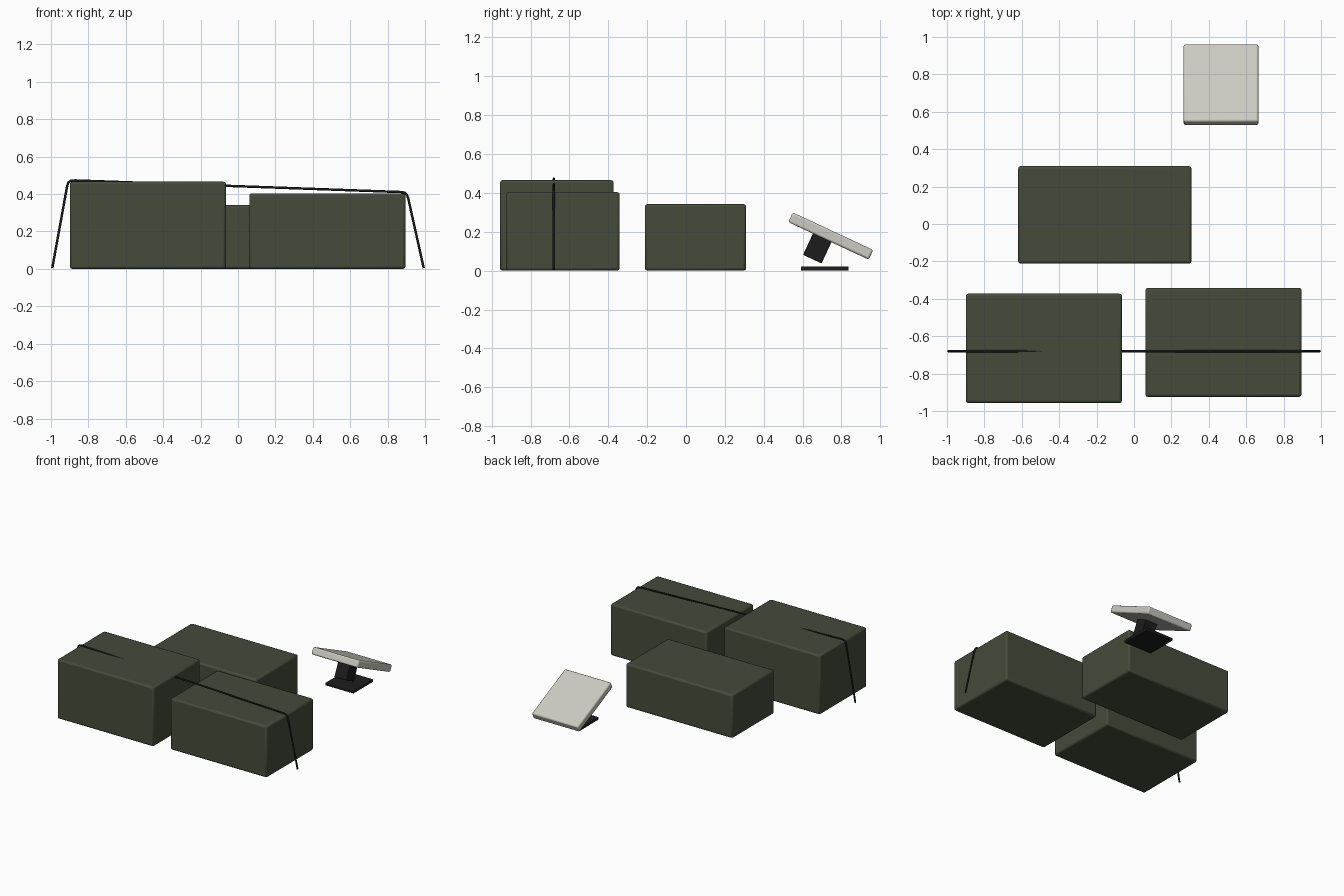
import bpy
from math import radians
from mathutils import Vector, Matrix

if "Cube" in bpy.data.objects:
    bpy.data.objects.remove(bpy.data.objects["Cube"])


def material(name, rgb):
    m = bpy.data.materials.new(name)
    m.diffuse_color = (*rgb, 1)
    m.use_nodes = True
    m.node_tree.nodes["Principled BSDF"].inputs["Base Color"].default_value = m.diffuse_color
    return m


OLIVE = material("olive_canvas", (0.06, 0.07, 0.043))
BLACK = material("black", (0.012, 0.012, 0.012))
PALE = material("pale_panel", (0.6, 0.6, 0.54))


def block(name, centre, size, mat, bevel, tilt=0):
    bpy.ops.mesh.primitive_cube_add(size=1, location=centre)
    o = bpy.context.object
    o.name = name
    o.scale = size
    bpy.ops.object.transform_apply(location=False, rotation=False, scale=True)
    o.rotation_euler.x = tilt
    o.data.materials.append(mat)
    b = o.modifiers.new("Bevel", "BEVEL")
    b.width = bevel
    b.segments = 2
    bpy.ops.object.shade_smooth_by_angle(angle=radians(30))
    return o


# Three storage cases: centre x, centre y, width, depth, height
cases = {
    "left_case": (-0.482, -0.665, 0.835, 0.585, 0.466),
    "right_case": (0.478, -0.633, 0.835, 0.583, 0.404),
    "rear_case": (-0.156, 0.049, 0.926, 0.522, 0.342),
}
for name, (x, y, w, d, h) in cases.items():
    block(name, (x, y, h / 2), (w, d, h), OLIVE, 0.013)

# Flat antenna: base plate, tilted mount block and panel
tilt = radians(-25)
panel_centre = Vector((0.465, 0.745, 0.178))
block("antenna_base", (0.465, 0.714, 0.011), (0.245, 0.245, 0.022), BLACK, 0.005)
block("antenna_panel", panel_centre, (0.4, 0.457, 0.055), PALE, 0.01, tilt)
offset = Matrix.Rotation(tilt, 3, "X") @ Vector((0, -0.036, -0.078))
block("antenna_mount", panel_centre + offset, (0.105, 0.105, 0.14), BLACK, 0.003, tilt)

# Tie-down cord over the two front cases
path = [(-0.993, 0.004), (-0.914, 0.44), (-0.908, 0.461), (-0.895, 0.471),
        (-0.87, 0.473), (0.87, 0.411), (0.89, 0.408), (0.902, 0.398),
        (0.91, 0.378), (0.993, 0.004)]
curve = bpy.data.curves.new("cord", "CURVE")
curve.dimensions = "3D"
curve.bevel_depth = 0.0065
curve.bevel_resolution = 2
curve.use_fill_caps = True
s = curve.splines.new("POLY")
s.points.add(len(path) - 1)
for p, (x, z) in zip(s.points, path):
    p.co = (x, -0.68, z, 1)
curve.materials.append(BLACK)
cord = bpy.data.objects.new("tie_down_cord", curve)
bpy.context.collection.objects.link(cord)
